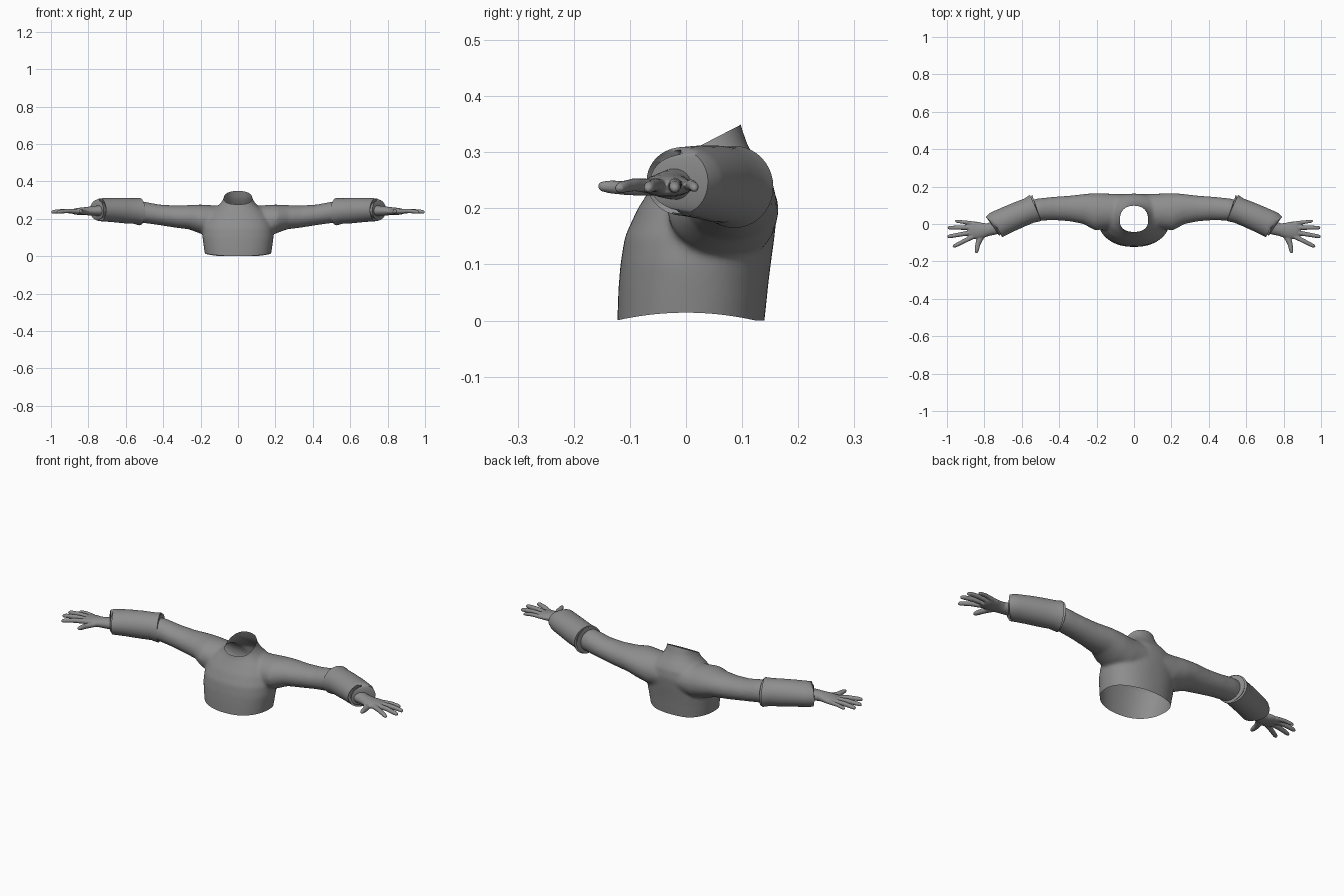
import bpy, bmesh, math
from mathutils import Vector

if "Cube" in bpy.data.objects:
    bpy.data.objects.remove(bpy.data.objects["Cube"])

grey = bpy.data.materials.new("grey")
grey.diffuse_color = (0.27, 0.27, 0.27, 1)
grey.use_nodes = True
grey.node_tree.nodes["Principled BSDF"].inputs["Base Color"].default_value = grey.diffuse_color


def skin_rings(bm, rings, caps=True):
    """Bridge a list of point rings, optionally closing both ends."""
    loops = [[bm.verts.new(p) for p in r] for r in rings]
    n = len(loops[0])
    for a, b in zip(loops, loops[1:]):
        for i in range(n):
            bm.faces.new((a[i], a[(i + 1) % n], b[(i + 1) % n], b[i]))
    if caps:
        bm.faces.new(loops[0][::-1])
        bm.faces.new(loops[-1])


def tube(bm, stations, n=24, caps=True, sx=1):
    """Loft along stations (x, y, z, half width, half height)."""
    pts = [Vector(s[:3]) for s in stations]
    rings = []
    for i, s in enumerate(stations):
        t = pts[min(i + 1, len(pts) - 1)] - pts[max(i - 1, 0)]
        t.z = 0
        side = t.normalized().cross(Vector((0, 0, 1)))
        ring = []
        for k in range(n):
            a = 2 * math.pi * k / n
            p = pts[i] + side * s[3] * math.cos(a) + Vector((0, 0, s[4] * math.sin(a)))
            ring.append((p.x * sx, p.y, p.z))
        rings.append(ring)
    skin_rings(bm, rings, caps)


def make(name, bm):
    bmesh.ops.recalc_face_normals(bm, faces=bm.faces)
    me = bpy.data.meshes.new(name)
    bm.to_mesh(me)
    bm.free()
    me.materials.append(grey)
    ob = bpy.data.objects.new(name, me)
    bpy.context.collection.objects.link(ob)
    bpy.ops.object.select_all(action='DESELECT')
    ob.select_set(True)
    bpy.context.view_layer.objects.active = ob
    return ob


def fuse(ob, voxel, factor, rounds):
    """Merge overlapping solids into one smooth skin."""
    m = ob.modifiers.new("fuse", 'REMESH')
    m.mode, m.voxel_size = 'VOXEL', voxel
    s = ob.modifiers.new("relax", 'SMOOTH')
    s.factor, s.iterations = factor, rounds
    for mod in (m.name, s.name):
        bpy.ops.object.modifier_apply(modifier=mod)


def mirrored(ob):
    ob.modifiers.new("other_side", 'MIRROR').use_axis[0] = True
    bpy.ops.object.modifier_apply(modifier="other_side")


# Torso and sleeves, fused
bm = bmesh.new()
torso = [  # z, half width, front y, back y
    (-0.06, .172, -.126, .130), (0, .175, -.123, .138), (.05, .183, -.121, .145),
    (.10, .190, -.117, .151), (.15, .188, -.109, .158), (.20, .172, -.086, .163),
    (.24, .145, -.060, .157), (.265, .112, -.046, .142), (.285, .091, -.040, .126),
    (.31, .076, -.038, .111), (.35, .069, -.036, .097), (.42, .066, -.034, .090)]
rings = []
for z, w, f, b in torso:
    ring = []
    for k in range(48):
        a = 2 * math.pi * k / 48
        c, s = math.cos(a), math.sin(a)
        e = 2 / 2.25
        ring.append((w * math.copysign(abs(c) ** e, c),
                     (f + b) / 2 + (b - f) / 2 * math.copysign(abs(s) ** e, s), z))
    rings.append(ring)
skin_rings(bm, rings)
sleeve = [(0, .09, .19, .07, .07), (.12, .068, .187, .095, .084), (.20, .066, .198, .100, .078),
          (.26, .081, .208, .082, .065), (.34, .083, .212, .069, .059), (.42, .083, .221, .063, .055),
          (.50, .078, .234, .060, .057), (.57, .065, .237, .058, .056)]
for sx in (1, -1):
    tube(bm, sleeve, 32, sx=sx)
bmesh.ops.triangulate(bm, faces=[f for f in bm.faces if len(f.verts) > 4])
body = make("upper_body", bm)
fuse(body, .008, .5, 8)

# Open hem and slanted neck opening
bm = bmesh.new()
bm.from_mesh(body.data)
for co, no in (((0, 0, .014), (0, 0, -1)), ((0, .09, .345), (0, -.46, .89))):
    bmesh.ops.bisect_plane(bm, geom=bm.verts[:] + bm.edges[:] + bm.faces[:], dist=1e-5,
                           plane_co=co, plane_no=no, clear_outer=True)
for v in bm.verts:  # hem dips at front and back
    if v.co.z < .06 and abs(v.co.x) < .25:
        v.co.z -= .014 * min(1, (v.co.y / .124) ** 2) * (.06 - v.co.z) / .046
bm.to_mesh(body.data)
bm.free()
bpy.ops.object.shade_smooth()

# Forearm cuffs with a flared elbow lip and a rolled wrist end
bm = bmesh.new()
tube(bm, [(.535, .083, .238, .060, .060), (.522, .088, .238, .070, .069),
          (.526, .086, .238, .076, .073), (.538, .081, .239, .074, .071),
          (.56, .072, .242, .069, .068), (.61, .052, .244, .070, .068),
          (.67, .026, .247, .071, .065), (.72, .003, .248, .072, .062),
          (.738, -.006, .248, .072, .061), (.744, -.009, .247, .068, .057),
          (.740, -.008, .246, .060, .049), (.725, -.002, .245, .050, .040)], 40, False)
cuff = make("forearm_cuffs", bm)
mirrored(cuff)
bpy.ops.object.shade_smooth_by_angle(angle=math.radians(50))

# Hands: wrist, palm, four fingers and a thumb
bm = bmesh.new()
tube(bm, [(.70, -.005, .243, .040, .030), (.745, -.020, .243, .037, .028),
          (.78, -.030, .242, .034, .025), (.81, -.034, .241, .041, .022),
          (.84, -.034, .240, .047, .020), (.87, -.033, .239, .046, .017),
          (.885, -.033, .238, .036, .012)])
fingers = [(.865, .004, .957, .016, .010), (.87, -.019, .997, -.020, .012),
           (.87, -.046, .999, -.068, .012), (.86, -.067, .968, -.122, .012)]
for x0, y0, x1, y1, r in fingers:
    rows = []
    for t, k, lift in ((-.25, .9, 0), (0, 1.1, .002), (.45, 1, .004), (.85, .9, 0),
                       (.95, .75, -.002), (1, .35, -.003)):
        rows.append((x0 + (x1 - x0) * t, y0 + (y1 - y0) * t, .238 + lift, r * k, r * k))
    tube(bm, rows, 12)
tube(bm, [(.80, -.045, .238, .018, .014), (.822, -.075, .236, .018, .014),
          (.834, -.105, .236, .014, .013), (.840, -.135, .238, .012, .012),
          (.843, -.151, .239, .009, .009), (.844, -.157, .239, .004, .004)], 12)
hand = make("hands", bm)
fuse(hand, .0035, .5, 4)
mirrored(hand)
bpy.ops.object.shade_smooth()
